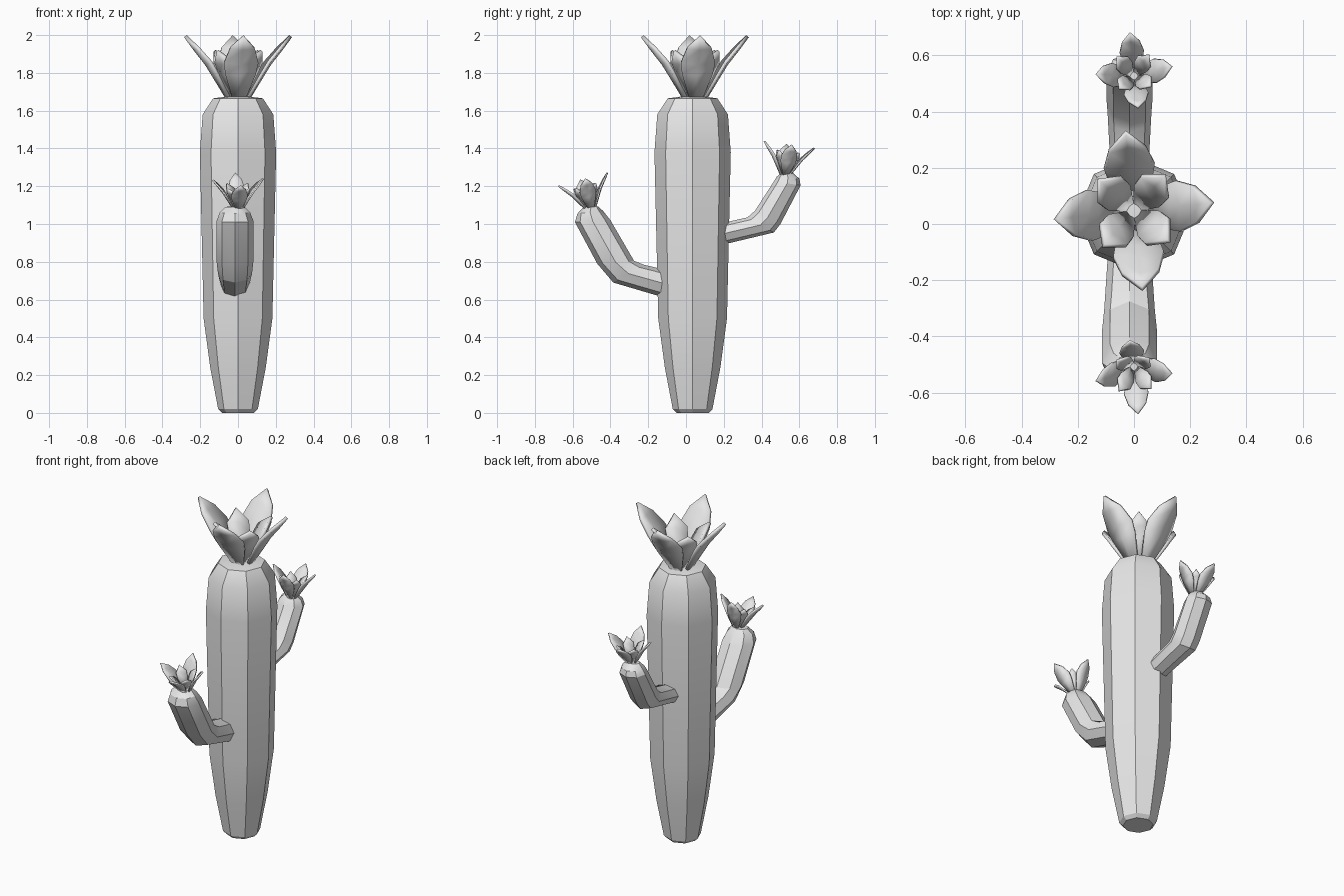
import bpy, bmesh, math
from mathutils import Matrix, Vector

if "Cube" in bpy.data.objects:
    bpy.data.objects.remove(bpy.data.objects["Cube"])

grey = bpy.data.materials.new("plain_grey")
grey.diffuse_color = (0.8, 0.8, 0.8, 1)
grey.use_nodes = True
grey.node_tree.nodes["Principled BSDF"].inputs["Base Color"].default_value = grey.diffuse_color


def finish(name, bm):
    bmesh.ops.recalc_face_normals(bm, faces=bm.faces)
    mesh = bpy.data.meshes.new(name)
    bm.to_mesh(mesh)
    bm.free()
    mesh.materials.append(grey)
    obj = bpy.data.objects.new(name, mesh)
    bpy.context.collection.objects.link(obj)
    bpy.ops.object.select_all(action='DESELECT')
    obj.select_set(True)
    bpy.context.view_layer.objects.active = obj
    bpy.ops.object.shade_smooth_by_angle(angle=math.radians(30))
    return obj


def tube(name, rings):
    """Eight-sided tube; each ring is (centre, axis u, axis v)."""
    bm = bmesh.new()
    loops = []
    for c, u, v in rings:
        loops.append([bm.verts.new(c + u * math.cos(a * math.pi / 4)
                                   + v * math.sin(a * math.pi / 4)) for a in range(8)])
    for lo, hi in zip(loops, loops[1:]):
        for i in range(8):
            j = (i + 1) % 8
            bm.faces.new((lo[i], lo[j], hi[j], hi[i]))
    bm.faces.new(loops[0])
    bm.faces.new(loops[-1])
    return finish(name, bm)


# Trunk: (height, radius)
profile = [(0, 0.085), (0.02, 0.105), (0.24, 0.147), (0.5, 0.182), (1.38, 0.202),
           (1.58, 0.187), (1.665, 0.132), (1.675, 0.06)]
tube("trunk", [(Vector((0, 0.035, z)), Vector((r, 0, 0)), Vector((0, r, 0)))
               for z, r in profile])


# Arms: (outer y, outer z, inner y, inner z, half width)
def arm(name, sections):
    rings = []
    for y1, z1, y2, z2, w in sections:
        a, b = Vector((-0.016, y1, z1)), Vector((-0.016, y2, z2))
        rings.append(((a + b) / 2, Vector((w, 0, 0)), (a - b) / 2))
    tube(name, rings)


arm("front_arm", [
    (-0.08, 0.60, -0.08, 0.75, 0.075),
    (-0.385, 0.69, -0.225, 0.785, 0.09),
    (-0.47, 0.79, -0.275, 0.805, 0.097),
    (-0.588, 1.01, -0.40, 1.02, 0.098),
    (-0.575, 1.055, -0.44, 1.07, 0.08),
    (-0.54, 1.09, -0.465, 1.092, 0.05)])
arm("back_arm", [
    (0.15, 0.88, 0.15, 0.995, 0.065),
    (0.465, 0.955, 0.325, 1.035, 0.078),
    (0.50, 1.0, 0.365, 1.07, 0.081),
    (0.607, 1.205, 0.465, 1.225, 0.082),
    (0.60, 1.24, 0.48, 1.25, 0.068),
    (0.565, 1.272, 0.505, 1.272, 0.04)])

# Flowers: petal stations are (reach, height, half width)
outer_petal = [(0.045, -0.01, 0.03), (0.12, 0.13, 0.08), (0.155, 0.19, 0.09),
               (0.22, 0.265, 0.065), (0.28, 0.327, 0)]
inner_petal = [(0.025, 0, 0.02), (0.075, 0.13, 0.06), (0.11, 0.19, 0.062),
               (0.165, 0.25, 0)]


def add_petal(bm, stations, matrix):
    rows = []
    for r, z, w in stations:
        mid = (r + 0.15 * w, 0, z - 0.1 * w)
        pts = [(r, -w, z), mid, (r, w, z)] if w else [(r, 0, z)]
        rows.append([bm.verts.new(matrix @ Vector(p)) for p in pts])
    for lo, hi in zip(rows, rows[1:]):
        for i in range(2):
            if len(hi) == 1:
                bm.faces.new((lo[i], lo[i + 1], hi[0]))
            else:
                bm.faces.new((lo[i], lo[i + 1], hi[i + 1], hi[i]))


def flower(name, position, scale, tilt):
    bm = bmesh.new()
    base = (Matrix.Translation(position) @ Matrix.Rotation(math.radians(tilt), 4, 'X')
            @ Matrix.Scale(scale, 4))
    for i in range(4):
        for petal, turn in ((outer_petal, 6), (inner_petal, 49)):
            spin = Matrix.Rotation(math.radians(turn + 90 * i), 4, 'Z')
            add_petal(bm, petal, base @ spin)
    obj = finish(name, bm)
    solid = obj.modifiers.new("thickness", 'SOLIDIFY')
    solid.thickness = 0.018 * scale
    solid.offset = 0


flower("top_flower", (0, 0.047, 1.667), 1.0, 0)
flower("front_flower", (0, -0.505, 1.085), 0.48, 15)
flower("back_flower", (0, 0.525, 1.265), 0.48, -8)
